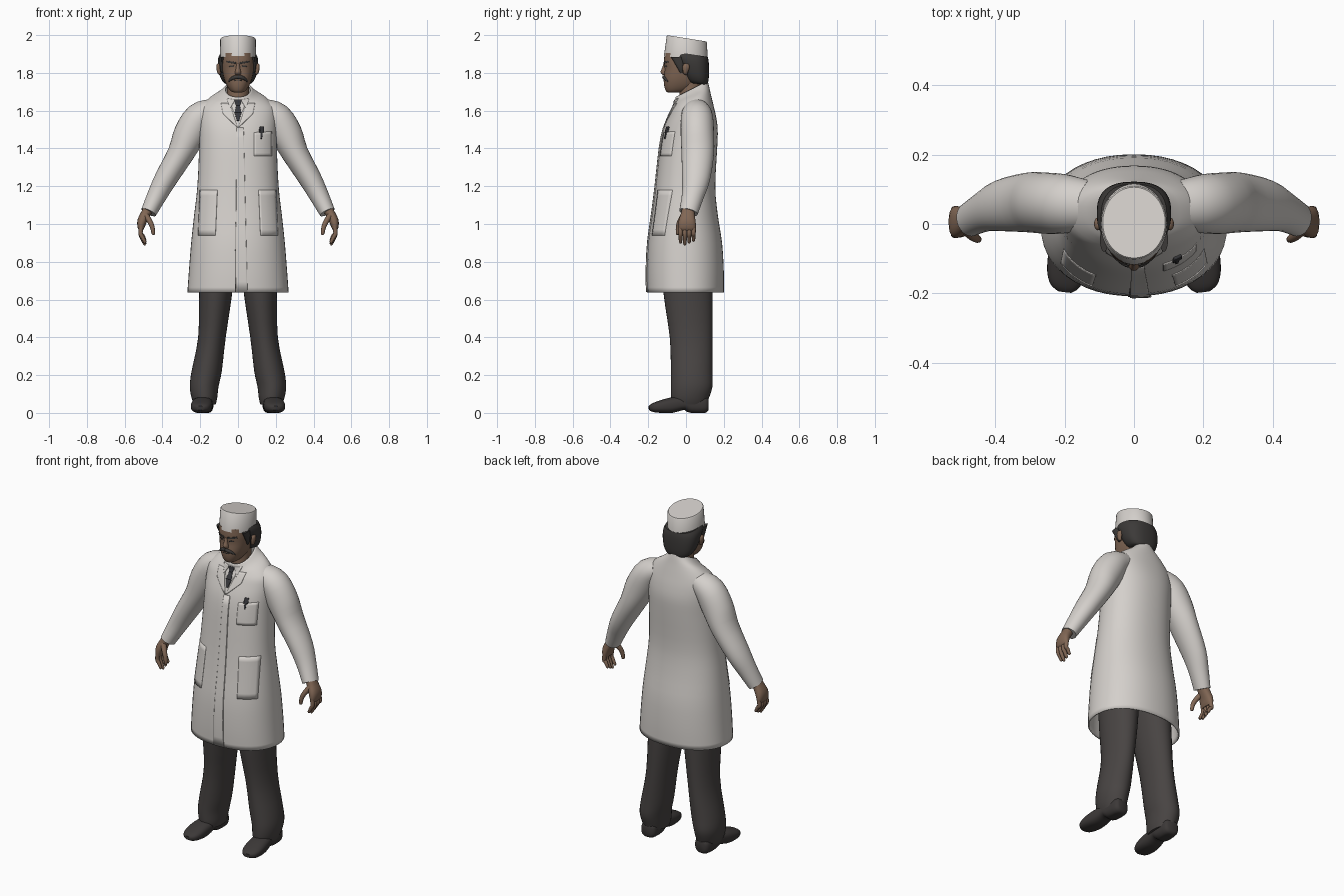
import bpy, bmesh
from math import sin, cos, pi, copysign, radians
from mathutils import Vector
from mathutils.bvhtree import BVHTree

if "Cube" in bpy.data.objects:
    bpy.data.objects.remove(bpy.data.objects["Cube"])

made = []


def material(name, *rgb):
    mat = bpy.data.materials.new(name)
    mat.use_nodes = True
    mat.diffuse_color = (*rgb, 1)
    mat.node_tree.nodes["Principled BSDF"].inputs["Base Color"].default_value = (*rgb, 1)
    return mat


white = material("white cloth", .66, .63, .6)
skin = material("skin", .22, .135, .09)
dark_cloth = material("trouser cloth", .065, .058, .056)
leather = material("shoe leather", .045, .04, .039)
hair_color = material("hair", .045, .042, .04)
tie_color = material("tie cloth", .04, .04, .045)
seam_color = material("seam", .2, .19, .18)


def finish(name, bm, mat, mirror=False, thick=0):
    mesh = bpy.data.meshes.new(name)
    bm.to_mesh(mesh)
    mesh.materials.append(mat)
    obj = bpy.data.objects.new(name, mesh)
    bpy.context.scene.collection.objects.link(obj)
    if mirror:
        obj.modifiers.new("Mirror", "MIRROR").use_mirror_merge = False
    if thick:
        shell = obj.modifiers.new("Solidify", "SOLIDIFY")
        shell.thickness, shell.offset = thick, -1
    made.append(obj)
    tree = BVHTree.FromBMesh(bm)
    bm.free()
    return tree


def smooth_rings(rings, steps):
    """Catmull-Rom interpolation of the ring values."""
    out = []
    last = len(rings) - 1
    for i in range(last):
        a, b = rings[max(i - 1, 0)], rings[i]
        c, d = rings[i + 1], rings[min(i + 2, last)]
        for k in range(steps):
            t = k / steps
            out.append((b * 2 + (c - a) * t + (a * 2 - b * 5 + c * 4 - d) * t ** 2
                        + (b * 3 - a - c * 3 + d) * t ** 3) / 2)
    return out + [rings[-1]]


def loft(name, rings, mat, flat=True, ref=(0, 1, 0), sides=32, power=2, steps=3,
         caps=True, mirror=False, thick=0, floor=False):
    """Skin rings of (x, y, z, width radius, depth radius, tilt)."""
    rings = smooth_rings([Vector((*r, 0)[:6]) for r in rings], steps)
    centers = [r.xyz for r in rings]
    bm = bmesh.new()
    loops = []
    for i, ring in enumerate(rings):
        along = Vector((0, 0, 1))
        if not flat:
            along = (centers[min(i + 1, len(rings) - 1)] - centers[max(i - 1, 0)]).normalized()
        deep = Vector(ref)
        deep = (deep - along * deep.dot(along)).normalized()
        wide = deep.cross(along)
        loop = []
        for k in range(sides):
            c, s = cos(2 * pi * k / sides), sin(2 * pi * k / sides)
            u = copysign(abs(c) ** (2 / power), c) * ring[3]
            v = copysign(abs(s) ** (2 / power), s) * ring[4]
            p = centers[i] + wide * u + deep * v
            p.z += ring[5] * v
            if floor:
                p.z = max(p.z, 0)
            loop.append(bm.verts.new(p))
        loops.append(loop)
    for low, high in zip(loops, loops[1:]):
        for k in range(sides):
            j = (k + 1) % sides
            bm.faces.new((low[k], low[j], high[j], high[k]))
    if caps:
        bm.faces.new(loops[0])
        bm.faces.new(loops[-1])
    bmesh.ops.recalc_face_normals(bm, faces=bm.faces)
    return finish(name, bm, mat, mirror, thick)


def patch(name, corners, mat, targets, lift=.004, mirror=False, cuts=8):
    """Thin panel of four (x, z) corners laid on the front of a surface."""
    a, b, c, d = [Vector(p) for p in corners]
    bm = bmesh.new()
    rows = []
    for i in range(cuts + 1):
        row = []
        for k in range(cuts + 1):
            p = a.lerp(b, k / cuts).lerp(d.lerp(c, k / cuts), i / cuts)
            hits = [t.ray_cast(Vector((p.x, -1, p.y)), Vector((0, 1, 0)))[0] for t in targets]
            y = min([h.y for h in hits if h] or [0])
            row.append(bm.verts.new((p.x, y - lift, p.y)))
        rows.append(row)
    for low, high in zip(rows, rows[1:]):
        for k in range(cuts):
            bm.faces.new((low[k], low[k + 1], high[k + 1], high[k]))
    bmesh.ops.remove_doubles(bm, verts=bm.verts, dist=.0001)
    bm.normal_update()
    bmesh.ops.reverse_faces(bm, faces=[f for f in bm.faces if f.normal.y > 0])
    finish(name, bm, mat, mirror, lift + .003)


# Coat body, open at the hem and collar
coat = loft("coat", [
    (0, -.003, .637, .268, .203), (0, -.004, .75, .26, .204), (0, -.005, .9, .248, .196),
    (0, -.006, 1.05, .232, .174), (0, -.003, 1.2, .215, .158), (0, .013, 1.4, .206, .152),
    (0, .024, 1.5, .206, .144), (0, .033, 1.57, .206, .126), (0, .035, 1.62, .195, .11, .1),
    (0, .035, 1.665, .15, .095, .3), (0, .032, 1.69, .1, .09, .45),
    (0, .03, 1.715, .068, .085, .5)], white, sides=48, power=2.2, caps=False, thick=.008)

# Sleeves
loft("sleeves", [
    (.13, .055, 1.605, .06, .07), (.2, .058, 1.565, .082, .085), (.255, .06, 1.475, .086, .088),
    (.305, .062, 1.37, .07, .086), (.383, .053, 1.238, .06, .074), (.432, .035, 1.145, .051, .058),
    (.473, .013, 1.062, .042, .05)], white, flat=False, mirror=True)

# Trousers and shoes
loft("trousers", [
    (.175, .02, .045, .057, .09), (.178, .022, .08, .068, .1), (.179, .03, .14, .076, .11),
    (.166, .03, .22, .08, .11), (.138, .027, .4, .073, .113), (.118, .01, .64, .088, .13),
    (.11, 0, .85, .098, .13)], dark_cloth, mirror=True)
loft("shoes", [
    (.177, .118, .045, .03, .03), (.178, .1, .045, .046, .046), (.18, .03, .045, .05, .047),
    (.184, -.01, .052, .05, .036), (.19, -.08, .04, .056, .041), (.195, -.14, .032, .055, .032),
    (.198, -.178, .027, .042, .022), (.2, -.195, .025, .02, .011)], leather,
    flat=False, ref=(0, 0, 1), power=2.6, mirror=True, floor=True)

# Hands
loft("palms", [
    (.468, .013, 1.095, .026, .032), (.488, .01, 1.055, .026, .036), (.508, .006, 1.015, .025, .045),
    (.513, .006, .98, .018, .046), (.51, .006, .965, .01, .04)], skin,
    flat=False, sides=20, power=2.4, mirror=True)
for i, finger in enumerate(("index", "middle", "ring", "little")):
    y = -.029 + i * .023
    tip = .89 + .01 * abs(i - 1)
    loft(finger + "_fingers", [
        (.512, y, .985, .012, .012), (.516, y, .95, .0115, .0115),
        (.506, y, tip + .03, .0105, .0105), (.492, y, tip + .003, .008, .008),
        (.49, y, tip, .003, .003)], skin, flat=False, sides=12, mirror=True)
loft("thumbs", [
    (.487, -.012, 1.045, .016, .018), (.465, -.033, 1.01, .014, .015),
    (.453, -.042, .98, .012, .012), (.448, -.044, .948, .009, .009),
    (.448, -.044, .942, .003, .003)], skin, flat=False, sides=12, mirror=True)

# Neck, head, nose and ears
neck = loft("neck", [(0, .03, 1.58, .06, .065), (0, .025, 1.7, .057, .06),
                     (0, .025, 1.78, .06, .06)], skin)
head = loft("head", [
    (0, -.068, 1.696, .018, .025), (0, -.05, 1.703, .038, .055), (0, -.03, 1.73, .058, .085),
    (0, -.018, 1.77, .074, .1), (0, -.01, 1.82, .084, .103), (0, -.007, 1.86, .087, .11),
    (0, -.005, 1.905, .086, .108)], skin, power=2.3)
loft("nose", [(0, -.11, 1.85, .008, .008), (0, -.114, 1.825, .011, .013),
              (0, -.115, 1.805, .016, .02), (0, -.112, 1.792, .016, .014),
              (0, -.11, 1.788, .008, .007)], skin, sides=16)
loft("ears", [(.096, 0, 1.79, .004, .006), (.1, -.003, 1.8, .009, .012),
              (.104, 0, 1.825, .011, .018), (.104, 0, 1.843, .009, .016),
              (.102, 0, 1.85, .003, .006)], skin, sides=16, mirror=True)

# Hair, brows, eyes and moustache
loft("hair", [
    (0, .062, 1.742, .06, .045, -.1), (0, .056, 1.752, .078, .058, -.2),
    (0, .048, 1.785, .096, .072, -.25), (0, .038, 1.835, .106, .084, -.2),
    (0, .026, 1.875, .106, .094, -.16), (0, .02, 1.9, .095, .095, -.16)],
    hair_color, power=2.5)
loft("sideburns", [(.082, -.025, 1.8, .006, .006), (.086, -.03, 1.83, .01, .018),
                   (.086, -.045, 1.885, .012, .035)], hair_color, sides=16, mirror=True)
patch("brows", [(.012, 1.847), (.062, 1.855), (.06, 1.864), (.012, 1.857)],
      hair_color, [head], mirror=True)
patch("eyes", [(.02, 1.831), (.047, 1.832), (.044, 1.839), (.023, 1.839)],
      hair_color, [head], lift=.002, mirror=True)
patch("mouth", [(-.02, 1.757), (.02, 1.757), (.02, 1.761), (-.02, 1.761)],
      hair_color, [head], lift=.002)
loft("moustache", [(0, -.119, 1.778, .009, .007), (.022, -.116, 1.775, .01, .008),
                   (.042, -.104, 1.763, .006, .006), (.05, -.096, 1.752, .002, .002)],
     hair_color, flat=False, sides=12, mirror=True)

# Tilted round cap
loft("cap", [(0, 0, 1.873, .095, .117, -.14), (0, .004, 1.978, .094, .106, -.16),
             (0, .004, 1.983, .09, .102, -.16)], white, sides=40, steps=1)

# Shirt front, tie, collar and lapels
front = [coat, neck]
patch("shirt_front", [(0, 1.545), (0, 1.545), (.05, 1.658), (-.05, 1.658)], white, front, lift=.002)
patch("tie_blade", [(-.006, 1.548), (.006, 1.548), (.018, 1.59), (-.018, 1.59)],
      tie_color, front, lift=.005)
patch("tie_top", [(-.018, 1.59), (.018, 1.59), (.01, 1.63), (-.01, 1.63)],
      tie_color, front, lift=.005)
patch("tie_knot", [(-.011, 1.628), (.011, 1.628), (.02, 1.657), (-.02, 1.657)],
      tie_color, front, lift=.007)
patch("collar_wings", [(.042, 1.612), (.042, 1.612), (.06, 1.665), (.015, 1.658)],
      white, front, lift=.006, mirror=True)
patch("lapels", [(.002, 1.51), (.08, 1.585), (.09, 1.64), (.045, 1.64)],
      white, front, lift=.005, mirror=True)

# Front overlap with its seam, pockets and pens
patch("front_overlap", [(-.012, .64), (.05, .64), (.03, 1.51), (-.008, 1.51)],
      white, [coat], lift=.006, cuts=16)
patch("front_seam", [(-.017, .64), (-.012, .64), (-.01, 1.01), (-.013, 1.01)],
      seam_color, [coat], lift=.003)
patch("side_pockets", [(.12, .94), (.212, .94), (.203, 1.18), (.11, 1.18)],
      white, [coat], mirror=True)
patch("breast_pocket", [(.085, 1.36), (.18, 1.36), (.18, 1.49), (.085, 1.485)], white, [coat])
patch("pen_clip", [(.12, 1.452), (.128, 1.452), (.13, 1.495), (.12, 1.495)],
      tie_color, [coat], lift=.009)
patch("pen_caps", [(.113, 1.485), (.138, 1.485), (.138, 1.516), (.117, 1.516)],
      tie_color, [coat], lift=.009)

# Smooth shading with crisp edges
bpy.ops.object.select_all(action="DESELECT")
for obj in made:
    obj.select_set(True)
bpy.context.view_layer.objects.active = made[0]
bpy.ops.object.shade_smooth_by_angle(angle=radians(45))
